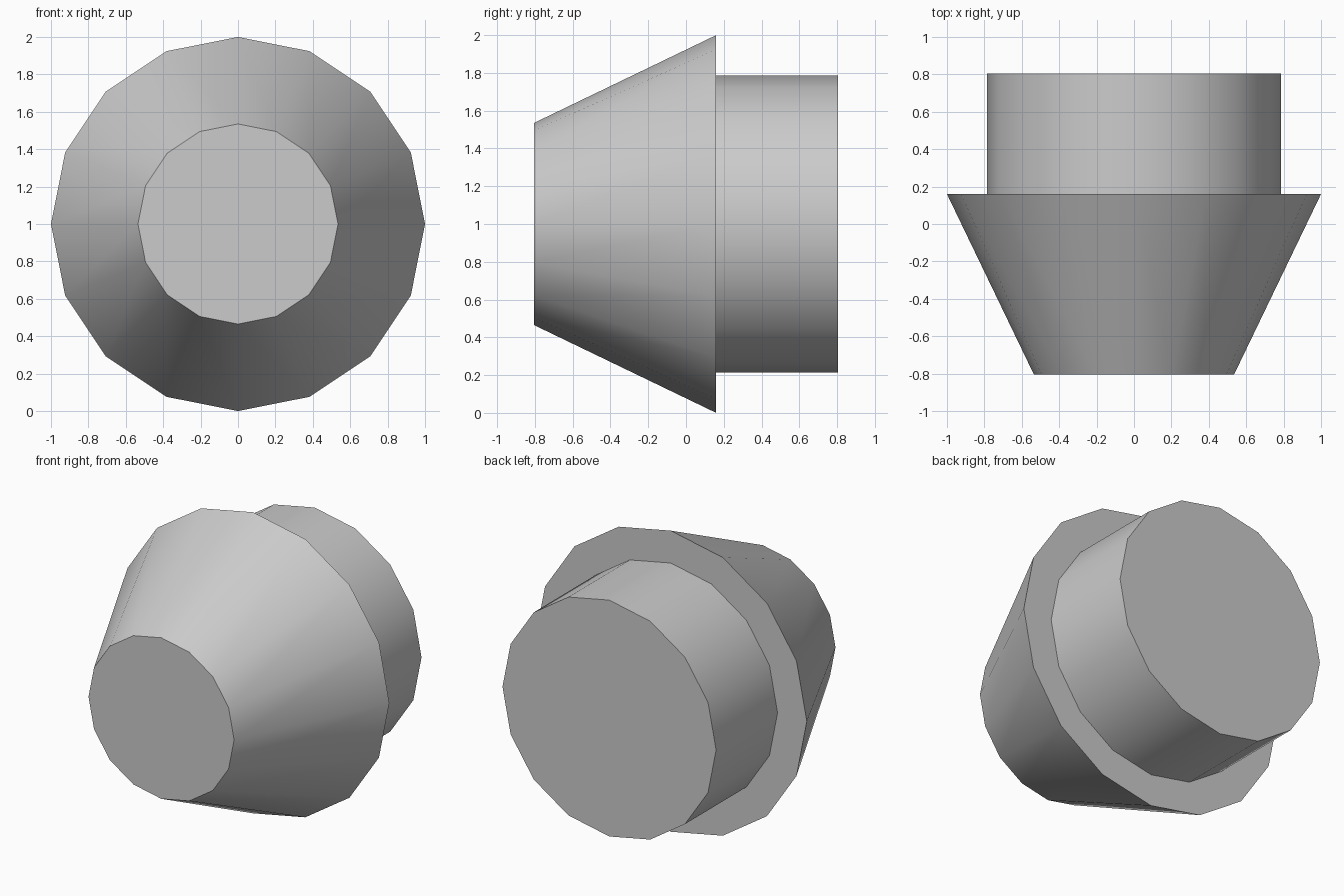
import bpy
import math

cube = bpy.data.objects.get("Cube")
if cube:
    bpy.data.objects.remove(cube, do_unlink=True)

# Single plain grey
grey = bpy.data.materials.new("plain grey")
grey.use_nodes = True
color = (0.6, 0.6, 0.6, 1)
grey.diffuse_color = color
grey.node_tree.nodes["Principled BSDF"].inputs["Base Color"].default_value = color

SIDES = 16


def drum(name, front_y, back_y, front_radius, back_radius):
    """Capped round section lying along y, with corners on the x and z axes."""
    bpy.ops.mesh.primitive_cone_add(
        vertices=SIDES, radius1=front_radius, radius2=back_radius,
        depth=back_y - front_y, location=(0, (front_y + back_y) / 2, 1),
        rotation=(-math.pi / 2, 0, 0))
    obj = bpy.context.object
    obj.name = name
    obj.data.materials.append(grey)
    bpy.ops.object.transform_apply(location=False, rotation=True, scale=False)
    bpy.ops.object.shade_smooth_by_angle(angle=math.radians(30))
    return obj


# Flaring front cone and the narrower barrel behind it
drum("front_cone", -0.805, 0.16, 0.535, 1.0)
drum("rear_barrel", 0.16, 0.805, 0.785, 0.785)
